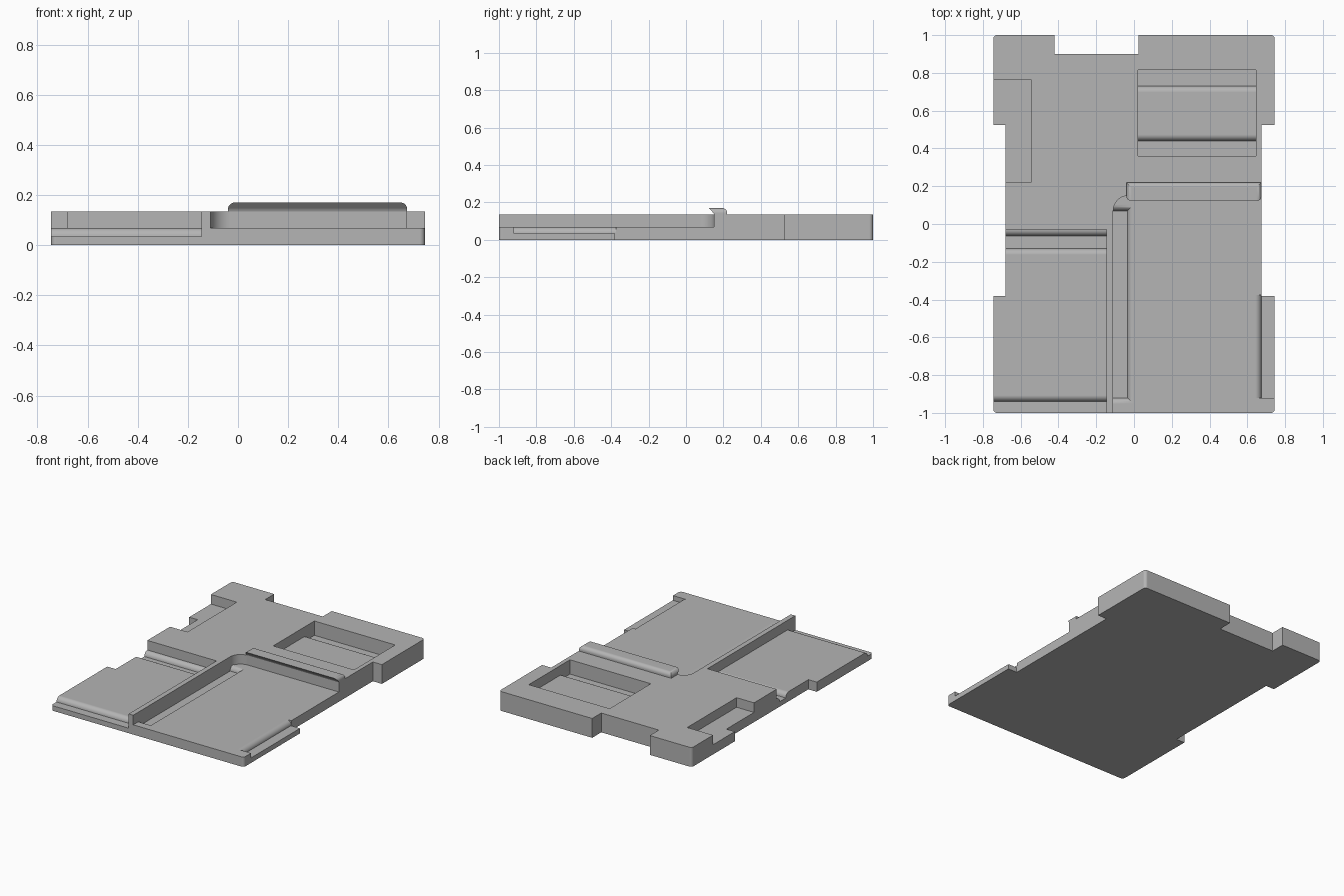
import bpy, bmesh
from math import sin, cos, pi

if "Cube" in bpy.data.objects:
    bpy.data.objects.remove(bpy.data.objects["Cube"])

TOP, MID, LOW = 0.135, 0.068, 0.035
SEG = 8

grey = bpy.data.materials.new("plain grey")
grey.use_nodes = True
colour = (0.46, 0.46, 0.46, 1)
grey.diffuse_color = colour
grey.node_tree.nodes["Principled BSDF"].inputs["Base Color"].default_value = colour


def loft(name, rings):
    """Closed solid from stacked rings of equal point count."""
    bm = bmesh.new()
    loops = [[bm.verts.new(p) for p in ring] for ring in rings]
    bm.faces.new(loops[0][::-1])
    bm.faces.new(loops[-1])
    for a, b in zip(loops, loops[1:]):
        for i in range(len(a)):
            j = (i + 1) % len(a)
            bm.faces.new((a[i], a[j], b[j], b[i]))
    bmesh.ops.recalc_face_normals(bm, faces=bm.faces)
    mesh = bpy.data.meshes.new(name)
    bm.to_mesh(mesh)
    bm.free()
    obj = bpy.data.objects.new(name, mesh)
    bpy.context.collection.objects.link(obj)
    mesh.materials.append(grey)
    return obj


def prism(name, outline, z0, z1):
    return loft(name, [[(x, y, z) for x, y in outline] for z in (z0, z1)])


def rect(x0, x1, y0, y1, z):
    return [(x0, y0, z), (x1, y0, z), (x1, y1, z), (x0, y1, z)]


def box(name, x0, x1, y0, y1, z0):
    return loft(name, [rect(x0, x1, y0, y1, z0), rect(x0, x1, y0, y1, 0.3)])


def channel(name, x0, x1, y0, y1, sides):
    """Cutter whose chosen sides (l, r, f, b) flare out in a rounded edge."""
    r = MID - LOW
    l, rt, f, b = (s in sides for s in "lrfb")
    rings = []
    for i in range(SEG + 1):
        t = i / SEG * pi / 2
        d = r * (1 - cos(t))
        rings.append(rect(x0 - d * l, x1 + d * rt, y0 - d * f, y1 + d * b, LOW + r * sin(t)))
    rings.append([(x, y, MID + 0.003) for x, y, z in rings[-1]])
    return loft(name, rings)


def corner(cx, cy, r, start):
    """Quarter circle, counter-clockwise from the start angle."""
    return [(cx + r * cos(start + i / SEG * pi / 2), cy + r * sin(start + i / SEG * pi / 2))
            for i in range(SEG + 1)]


# Plate outline with rounded corners and edge notches
R, X, Y = 0.02, 0.725, 0.98
outline = (corner(-X, -Y, R, pi) + corner(X, -Y, R, -pi / 2)
           + [(0.745, -0.38), (0.675, -0.38), (0.675, 0.525), (0.745, 0.525)]
           + corner(X, Y, R, 0)
           + [(0.025, 1), (0.025, 0.9), (-0.42, 0.9), (-0.42, 1)]
           + corner(-X, Y, R, pi / 2)
           + [(-0.745, 0.525), (-0.68, 0.525), (-0.68, -0.38), (-0.745, -0.38)])
plate = prism("base_plate", outline, 0, TOP)

# Recesses
bay = [(-0.11, -1.1), (0.8, -1.1), (0.8, 0.15)] + corner(-0.03, 0.07, 0.08, pi / 2)
cutters = [
    prism("large_bay_cutter", bay, MID, 0.3),
    box("small_bay_cutter", -0.8, -0.145, -1.1, -0.03, MID),
    box("window_cutter", 0.02, 0.645, 0.36, 0.815, MID),
    box("side_pocket_cutter", -0.8, -0.545, 0.22, 0.765, MID),
    channel("front_step_cutter", -0.8, -0.145, -1.1, -0.94, "b"),
    channel("cross_channel_cutter", -0.8, -0.145, -0.13, -0.063, "fb"),
    channel("window_front_cutter", 0.02, 0.645, 0.36, 0.44, "b"),
    channel("window_back_cutter", 0.02, 0.645, 0.73, 0.815, "f"),
    channel("side_step_cutter", 0.675, 0.8, -0.92, -0.375, "l"),
    channel("long_groove_cutter", -0.11, -0.035, -0.92, 0.07, "rfb"),
]
bpy.context.view_layer.objects.active = plate
for c in cutters:
    mod = plate.modifiers.new(c.name, "BOOLEAN")
    mod.operation = "DIFFERENCE"
    mod.solver = "EXACT"
    mod.object = c
    bpy.ops.object.modifier_apply(modifier=mod.name)
    bpy.data.objects.remove(c)

# Overhanging catch along the back of the large bay
rings, h, r = [rect(-0.04, 0.675, 0.15, 0.22, TOP), rect(-0.04, 0.675, 0.147, 0.22, 0.143)], 0.17, 0.027
for i in range(1, SEG + 1):
    t = i / SEG * pi / 2
    d, z = r * (1 - cos(t)), h - r + r * sin(t)
    front = 0.147 - 0.025 * sin(t)
    rings.append(rect(-0.04 + d, 0.675 - d, front, 0.22 - d, z))
catch = loft("catch_lip", rings)

# Soft rounds, crisp edges
for obj in (plate, catch):
    bpy.ops.object.select_all(action="DESELECT")
    obj.select_set(True)
    bpy.context.view_layer.objects.active = obj
    bpy.ops.object.shade_smooth_by_angle(angle=pi / 6)
    obj.modifiers.new("flat_faces", "WEIGHTED_NORMAL").keep_sharp = True
